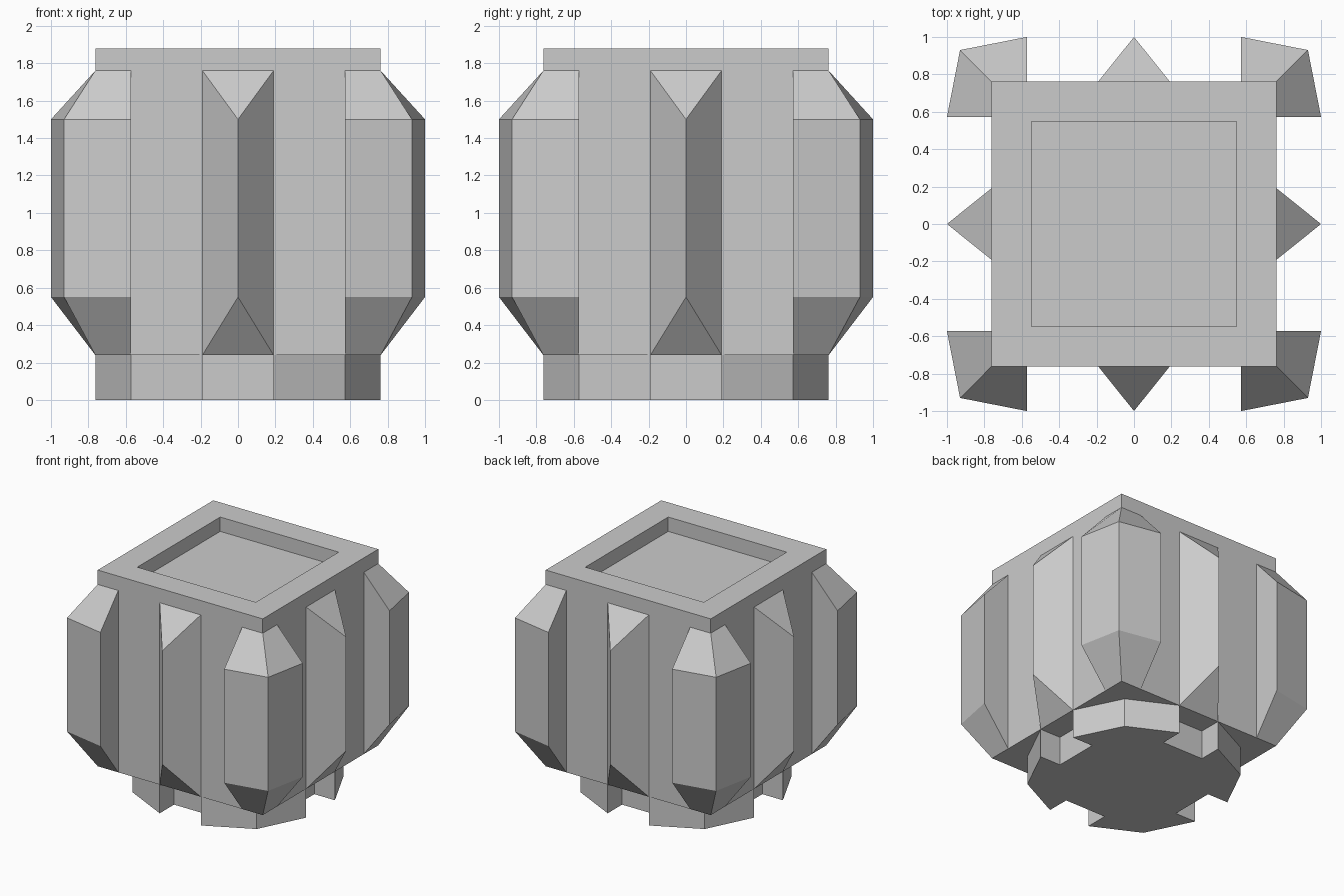
import bpy, bmesh, math

if "Cube" in bpy.data.objects:
    bpy.data.objects.remove(bpy.data.objects["Cube"])

WALL, NOTCH, RIB = 0.763, 0.573, 0.19    # body half width, corner line, rib half width
Z0, Z1, Z2, Z3, TOP = 0.24, 0.55, 1.5, 1.76, 1.88


def finish(name, bm, angle=0.0):
    bmesh.ops.recalc_face_normals(bm, faces=bm.faces)
    mesh = bpy.data.meshes.new(name)
    bm.to_mesh(mesh)
    bm.free()
    obj = bpy.data.objects.new(name, mesh)
    obj.rotation_euler.z = angle
    bpy.context.collection.objects.link(obj)
    return obj


def from_faces(name, verts, faces, angle):
    bm = bmesh.new()
    vs = [bm.verts.new(v) for v in verts]
    for f in faces:
        bm.faces.new([vs[i] for i in f])
    return finish(name, bm, angle)


def extrude_outline(outline, z0, z1):
    bm = bmesh.new()
    face = bm.faces.new([bm.verts.new((x, y, z0)) for x, y in outline])
    ext = bmesh.ops.extrude_face_region(bm, geom=[face], use_keep_orig=True)
    up = [g for g in ext["geom"] if isinstance(g, bmesh.types.BMVert)]
    bmesh.ops.translate(bm, verts=up, vec=(0, 0, z1 - z0))
    return bm


# Body: square block with a shallow square tray sunk into the top
bm = extrude_outline([(-WALL, -WALL), (WALL, -WALL), (WALL, WALL), (-WALL, WALL)], Z0, TOP)
bmesh.ops.recalc_face_normals(bm, faces=bm.faces)
top = max(bm.faces, key=lambda f: f.calc_center_median().z)
bmesh.ops.inset_region(bm, faces=[top], thickness=WALL - 0.548, use_even_offset=True)
tray = bmesh.ops.extrude_face_region(bm, geom=[top])
bmesh.ops.translate(bm, vec=(0, 0, Z3 - TOP),
                    verts=[g for g in tray["geom"] if isinstance(g, bmesh.types.BMVert)])
if top.is_valid:
    bmesh.ops.delete(bm, geom=[top], context='FACES_ONLY')
finish("body", bm)

# Foot: chamfered outline with a notch in the middle of each side
quarter = [(NOTCH, -RIB), (NOTCH, RIB), (WALL, RIB), (NOTCH, NOTCH), (RIB, WALL)]
outline = []
for c, s in ((1, 0), (0, 1), (-1, 0), (0, -1)):
    outline += [(x * c - y * s, x * s + y * c) for x, y in quarter]
finish("foot", extrude_outline(outline, 0, Z0))

# Corner guards: angled plates wrapping each corner, tapering into the wall
inner = [(NOTCH, -WALL), (WALL, -WALL), (WALL, -NOTCH)]
outer = [(NOTCH, -1.0), (0.93, -0.93), (1.0, -NOTCH)]
guard_verts = [(x, y, z) for path, z in ((inner, Z0), (outer, Z1), (outer, Z2), (inner, Z3))
               for x, y in path]
guard_faces = [(0, 3, 6, 9), (2, 5, 8, 11)]
for r in range(3):
    a, b = r * 3, r * 3 + 3
    guard_faces += [(a + i, a + i + 1, b + i + 1, b + i) for i in range(2)]

# Side ribs: V-shaped ridge, vertical flanks with a sloped triangle at each end
spine = [(0, -WALL, Z0), (0, -1, Z1), (0, -1, Z2), (0, -WALL, Z3)]
rib_verts = spine + [(x, -WALL, z) for x in (-RIB, RIB) for z in (Z0, Z3)]
rib_faces = [(4, 1, 2, 5), (6, 7, 2, 1),
             (4, 0, 1), (0, 6, 1), (5, 2, 3), (3, 2, 7)]

for k, side in enumerate(("front", "right", "back", "left")):
    turn = k * math.pi / 2
    from_faces(side + "_corner_guard", guard_verts, guard_faces, turn)
    from_faces(side + "_rib", rib_verts, rib_faces, turn)
